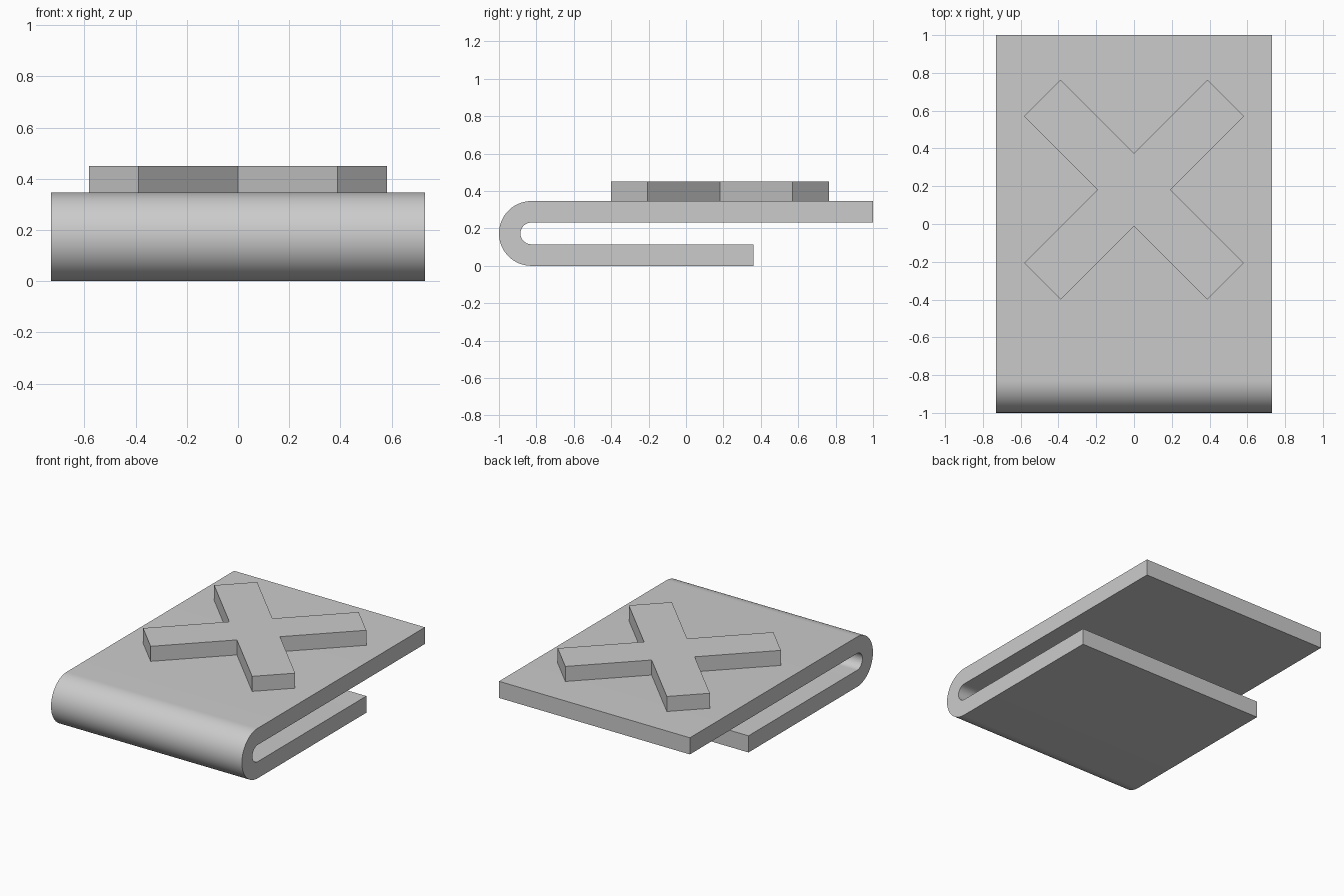
import bpy
import bmesh
from math import sin, cos, pi, radians

cube = bpy.data.objects.get("Cube")
if cube:
    bpy.data.objects.remove(cube, do_unlink=True)

HALF_WIDTH = 0.73
OUTER, INNER = 0.173, 0.058      # bend radii
BEND_Y = -1 + OUTER
TOP_END, BOTTOM_END = 1.0, 0.36
TOP_Z = 2 * OUTER
CROSS_TOP = 0.45

grey = bpy.data.materials.new("plain grey")
grey.use_nodes = True
colour = (0.6, 0.6, 0.6, 1)
grey.diffuse_color = colour
grey.node_tree.nodes["Principled BSDF"].inputs["Base Color"].default_value = colour


def extrude_profile(name, points, offset):
    """Fill a closed outline and extrude it into a solid."""
    bm = bmesh.new()
    face = bm.faces.new([bm.verts.new(p) for p in points])
    result = bmesh.ops.extrude_face_region(bm, geom=[face], use_keep_orig=True)
    moved = [v for v in result["geom"] if isinstance(v, bmesh.types.BMVert)]
    bmesh.ops.translate(bm, verts=moved, vec=offset)
    bmesh.ops.recalc_face_normals(bm, faces=bm.faces)
    mesh = bpy.data.meshes.new(name)
    bm.to_mesh(mesh)
    bm.free()
    mesh.materials.append(grey)
    obj = bpy.data.objects.new(name, mesh)
    bpy.context.collection.objects.link(obj)
    return obj


def bend(radius, steps=32):
    """Half circle at the front, from bottom to top."""
    angles = [pi * i / steps for i in range(steps + 1)]
    return [(-HALF_WIDTH, BEND_Y - radius * sin(a), OUTER - radius * cos(a))
            for a in angles]


# Folded plate: outer bend, upper end, inner bend, lower end
outline = bend(OUTER)
outline += [(-HALF_WIDTH, TOP_END, z) for z in (TOP_Z, OUTER + INNER)]
outline += reversed(bend(INNER))
outline += [(-HALF_WIDTH, BOTTOM_END, z) for z in (OUTER - INNER, 0)]
plate = extrude_profile("folded_plate", outline, (2 * HALF_WIDTH, 0, 0))

# Raised diagonal cross: one arm repeated four times
arm, half = 0.686, 0.137
corners = []
for k in range(4):
    a = radians(45 + 90 * k)
    for u, v in ((arm, -half), (arm, half), (half, half)):
        corners.append((u * cos(a) - v * sin(a),
                        0.182 + u * sin(a) + v * cos(a), TOP_Z))
extrude_profile("raised_cross", corners, (0, 0, CROSS_TOP - TOP_Z))

# Smooth bend with crisp plate edges
bpy.ops.object.select_all(action="DESELECT")
plate.select_set(True)
bpy.context.view_layer.objects.active = plate
bpy.ops.object.shade_smooth_by_angle(angle=radians(30))
